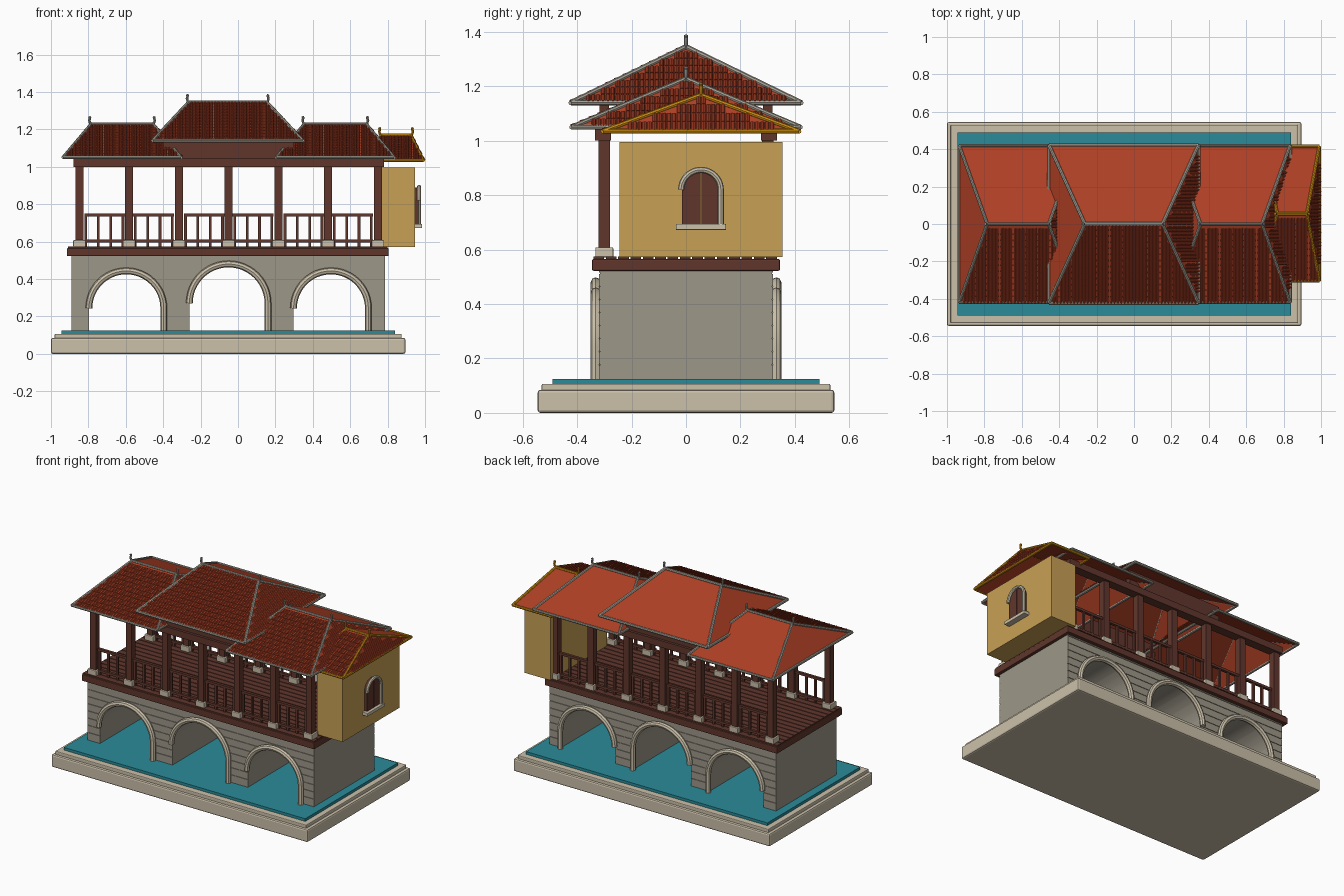
import bpy, bmesh, math
from mathutils import Vector

if "Cube" in bpy.data.objects:
    bpy.data.objects.remove(bpy.data.objects["Cube"])


def material(name, rgb):
    m = bpy.data.materials.new(name)
    m.diffuse_color = (*rgb, 1)
    m.use_nodes = True
    m.node_tree.nodes["Principled BSDF"].inputs["Base Color"].default_value = m.diffuse_color
    return m


BEIGE = material("beige stone", (0.60, 0.53, 0.40))
GREY = material("grey stone", (0.34, 0.31, 0.25))
WATER = material("teal water", (0.023, 0.26, 0.32))
WOOD = material("dark wood", (0.115, 0.037, 0.025))
RED = material("roof red", (0.42, 0.05, 0.018))
TRIM = material("grey trim", (0.38, 0.35, 0.29))
WALL = material("ochre wall", (0.58, 0.355, 0.09))
GOLD = material("gold trim", (0.63, 0.28, 0.006))


def finish(name, bm, mat, bevel=0, smooth=False):
    me = bpy.data.meshes.new(name)
    bm.to_mesh(me)
    bm.free()
    me.materials.append(mat)
    ob = bpy.data.objects.new(name, me)
    bpy.context.collection.objects.link(ob)
    if bevel:
        b = ob.modifiers.new("bevel", 'BEVEL')
        b.width, b.segments = bevel, 2
    if smooth:
        shade(ob)
    return ob


def shade(ob):
    bpy.ops.object.select_all(action='DESELECT')
    bpy.context.view_layer.objects.active = ob
    ob.select_set(True)
    bpy.ops.object.shade_smooth_by_angle(angle=math.radians(35))


def boxes(name, items, mat, bevel=0):
    """One object from boxes given as (x0, x1, y0, y1, z0, z1)."""
    bm = bmesh.new()
    for x0, x1, y0, y1, z0, z1 in items:
        vs = bmesh.ops.create_cube(bm, size=1)['verts']
        for v in vs:
            v.co = ((x0 + x1) / 2 + v.co.x * (x1 - x0),
                    (y0 + y1) / 2 + v.co.y * (y1 - y0),
                    (z0 + z1) / 2 + v.co.z * (z1 - z0))
    return finish(name, bm, mat, bevel)


def tubes(name, paths, r, mat):
    """One object from round tubes along point paths."""
    cu = bpy.data.curves.new(name, 'CURVE')
    cu.dimensions = '3D'
    cu.bevel_depth, cu.bevel_resolution, cu.use_fill_caps = r, 2, True
    for path in paths:
        s = cu.splines.new('POLY')
        s.points.add(len(path) - 1)
        for p, co in zip(s.points, path):
            p.co = (*co, 1)
    cu.materials.append(mat)
    ob = bpy.data.objects.new(name, cu)
    bpy.context.collection.objects.link(ob)
    bpy.ops.object.select_all(action='DESELECT')
    bpy.context.view_layer.objects.active = ob
    ob.select_set(True)
    bpy.ops.object.convert(target='MESH')
    shade(bpy.context.object)


def arc(cx, cz, r, n=24):
    """Half circle from left to right as (x, z)."""
    return [(cx - r * math.cos(math.pi * i / n), cz + r * math.sin(math.pi * i / n))
            for i in range(n + 1)]


# Plinth and water
boxes("plinth", [(-1, 0.895, -0.545, 0.545, 0, 0.085)], BEIGE, 0.01)
boxes("plinth_lip", [(-0.98, 0.875, -0.53, 0.53, 0.08, 0.107)], BEIGE, 0.005)
boxes("water", [(-0.945, 0.84, -0.49, 0.49, 0.1, 0.125)], WATER)

# Stone bridge body with three arched tunnels
ARCHES = [(-0.597, 0.243, 0.2), (-0.05, 0.27, 0.21), (0.497, 0.243, 0.2)]
outline = [(-0.89, 0.122)]
for cx, cz, r in ARCHES:
    outline += [(cx - r, 0.122)] + arc(cx, cz, r) + [(cx + r, 0.122)]
outline += [(0.785, 0.122), (0.785, 0.53), (-0.89, 0.53)]
bm = bmesh.new()
face = bm.faces.new([bm.verts.new((x, -0.32, z)) for x, z in outline])
ext = bmesh.ops.extrude_face_region(bm, geom=[face])['geom']
bmesh.ops.translate(bm, vec=(0, 0.64, 0),
                    verts=[g for g in ext if isinstance(g, bmesh.types.BMVert)])
bmesh.ops.recalc_face_normals(bm, faces=bm.faces)
body = finish("bridge_body", bm, GREY, smooth=True)

# Shallow course joints on front and back
joints = boxes("joint_cutter", [(-1, 0.9, s * 0.33 - 0.014, s * 0.33 + 0.014, z, z + 0.004)
                                for s in (-1, 1) for z in [0.175 + 0.048 * i for i in range(8)]], GREY)
joints.hide_render = True
joints.hide_viewport = True
cut = body.modifiers.new("joints", 'BOOLEAN')
cut.operation, cut.object, cut.solver = 'DIFFERENCE', joints, 'EXACT'

# Arch mouldings with one long leg each
tubes("arch_moulding", [[(x, y, z) for x, z in arc(cx, cz, r) + [(cx + r, 0.125)]]
                        for cx, cz, r in ARCHES for y in (-0.332, 0.332)], 0.018, BEIGE)

# Deck
boxes("deck", [(-0.915, 0.805, -0.345, 0.345, 0.522, 0.565)], WOOD, 0.005)
PW = 0.68 / 15
boxes("deck_planks", [(-0.91, 0.8, -0.34 + i * PW, -0.34 + (i + 1) * PW - 0.006, 0.56, 0.574)
                      for i in range(15)], WOOD)

# Posts, feet and beams
POSTS = [-0.05 + 0.266 * i for i in range(-3, 4)]
ROWS = [(x, y) for x in POSTS for y in (-0.3, 0.3)]
boxes("posts", [(x - 0.021, x + 0.021, y - 0.021, y + 0.021, 0.57, 1.01) for x, y in ROWS], WOOD)
boxes("post_feet", [(x - 0.033, x + 0.033, y - 0.033, y + 0.033, 0.572, 0.608) for x, y in ROWS],
      BEIGE, 0.004)
boxes("long_beams", [(-0.88, 0.78, y - 0.03, y + 0.03, 1.0, 1.045) for y in (-0.305, 0.305)], WOOD)
boxes("clerestory", [(-0.4, 0.3, y - 0.018, y + 0.018, 1.04, 1.15) for y in (-0.3, 0.3)], WOOD)

# Railings: three sections on each long side
rails = []
for y in (-0.3, 0.3):
    for cx in (-0.582, -0.05, 0.482):
        for z in (0.602, 0.742):
            rails.append((cx - 0.24, cx + 0.24, y - 0.009, y + 0.009, z - 0.008, z + 0.008))
        for i in range(8):
            x = cx - 0.231 + 0.066 * i
            rails.append((x - 0.007, x + 0.007, y - 0.007, y + 0.007, 0.572, 0.74))
boxes("railings", rails, WOOD)


def tile_slope(bm, a, b, c, d, pitch=0.018, row=0.036):
    """Half-round tiles over a slope: eave a-b, top d-c."""
    u = (b - a).normalized()
    n = (b - a).cross((c + d) / 2 - a).normalized()
    v = n.cross(u)
    high, wide = (d - a).dot(v), (b - a).length
    left, right = (d - a).dot(u), (c - b).dot(u)
    for j in range(int(high / row)):
        h0, h1 = j * row, (j + 1) * row
        for i in range(int(wide / pitch)):
            s = (i + 0.5) * pitch
            if s < left * h1 / high or s > wide + right * h1 / high:
                continue
            rings = []
            for h, lift in ((h0, 0.004), (h1, 0.0)):
                rings.append([bm.verts.new(a + v * h + u * (s - 0.0075 * math.cos(t))
                                           + n * (lift + 0.0075 * math.sin(t)))
                              for t in [math.pi * k / 4 for k in range(5)]])
            lo, hi = rings
            for k in range(4):
                bm.faces.new((lo[k + 1], lo[k], hi[k], hi[k + 1]))
            bm.faces.new(lo)


def hip_roof(name, cx, cy, half_x, half_y, ridge, z0, z1, trim, r):
    """Hipped roof, tiled on front and right, with edge trim and ridge hooks."""
    A, B, C, D = [Vector((cx + sx * half_x, cy + sy * half_y, z0))
                  for sx, sy in ((-1, -1), (1, -1), (1, 1), (-1, 1))]
    L, R = Vector((cx - ridge, cy, z1)), Vector((cx + ridge, cy, z1))
    bm = bmesh.new()
    a, b, c, d, l, q = [bm.verts.new(p) for p in (A, B, C, D, L, R)]
    for f in ((a, b, q, l), (b, c, q), (c, d, l, q), (d, a, l)):
        bm.faces.new(f)
    shell = finish(name, bm, RED)
    sol = shell.modifiers.new("thickness", 'SOLIDIFY')
    sol.thickness, sol.offset = 0.008, -1
    bm = bmesh.new()
    tile_slope(bm, A, B, R, L)
    tile_slope(bm, B, C, R, R)
    finish(name + "_tiles", bm, RED)
    tubes(name + "_trim", [(A, B), (B, C), (C, D), (D, A), (L, R),
                           (A, L), (D, L), (B, R), (C, R)], r, trim)
    hooks = []
    for p, s in ((L, -1), (R, 1)):
        hooks.append([p + Vector((s * x, 0, z)) for x, z in
                      ((-0.008, 0), (0.006, 0.006), (0.01, 0.02), (0.006, 0.034), (0.01, 0.042))])
    tubes(name + "_hooks", hooks, 0.007, trim)


# Roofs
hip_roof("left_roof", -0.62, 0, 0.315, 0.42, 0.165, 1.05, 1.228, TRIM, 0.009)
hip_roof("right_roof", 0.52, 0, 0.315, 0.42, 0.165, 1.05, 1.228, TRIM, 0.009)
hip_roof("central_roof", -0.055, 0, 0.4, 0.422, 0.208, 1.14, 1.345, TRIM, 0.01)
hip_roof("annex_roof", 0.845, 0.055, 0.146, 0.36, 0.08, 1.035, 1.168, GOLD, 0.009)

# Annex room with arched window
boxes("annex_room", [(0.755, 0.945, -0.245, 0.355, 0.572, 0.995)], WALL)
bm = bmesh.new()
for s in (-1, 1):
    pts = [(0.002, 0.69), (0.07, 0.69)] + [(0.07 * math.cos(t), 0.82 + 0.07 * math.sin(t))
                                          for t in [math.pi / 2 * i / 8 for i in range(8)]]
    pts.append((0.002, 0.89))
    f = bm.faces.new([bm.verts.new((0.943, 0.055 + s * y, z)) for y, z in pts])
    ext = bmesh.ops.extrude_face_region(bm, geom=[f])['geom']
    bmesh.ops.translate(bm, vec=(0.022, 0, 0),
                        verts=[g for g in ext if isinstance(g, bmesh.types.BMVert)])
bmesh.ops.recalc_face_normals(bm, faces=bm.faces)
finish("window_shutters", bm, WOOD)
tubes("window_surround", [[(0.968, y, z) for y, z in arc(0.055, 0.82, 0.073) + [(0.128, 0.69)]]],
      0.011, BEIGE)
boxes("window_sill", [(0.943, 0.984, -0.037, 0.147, 0.672, 0.694)], BEIGE, 0.003)
